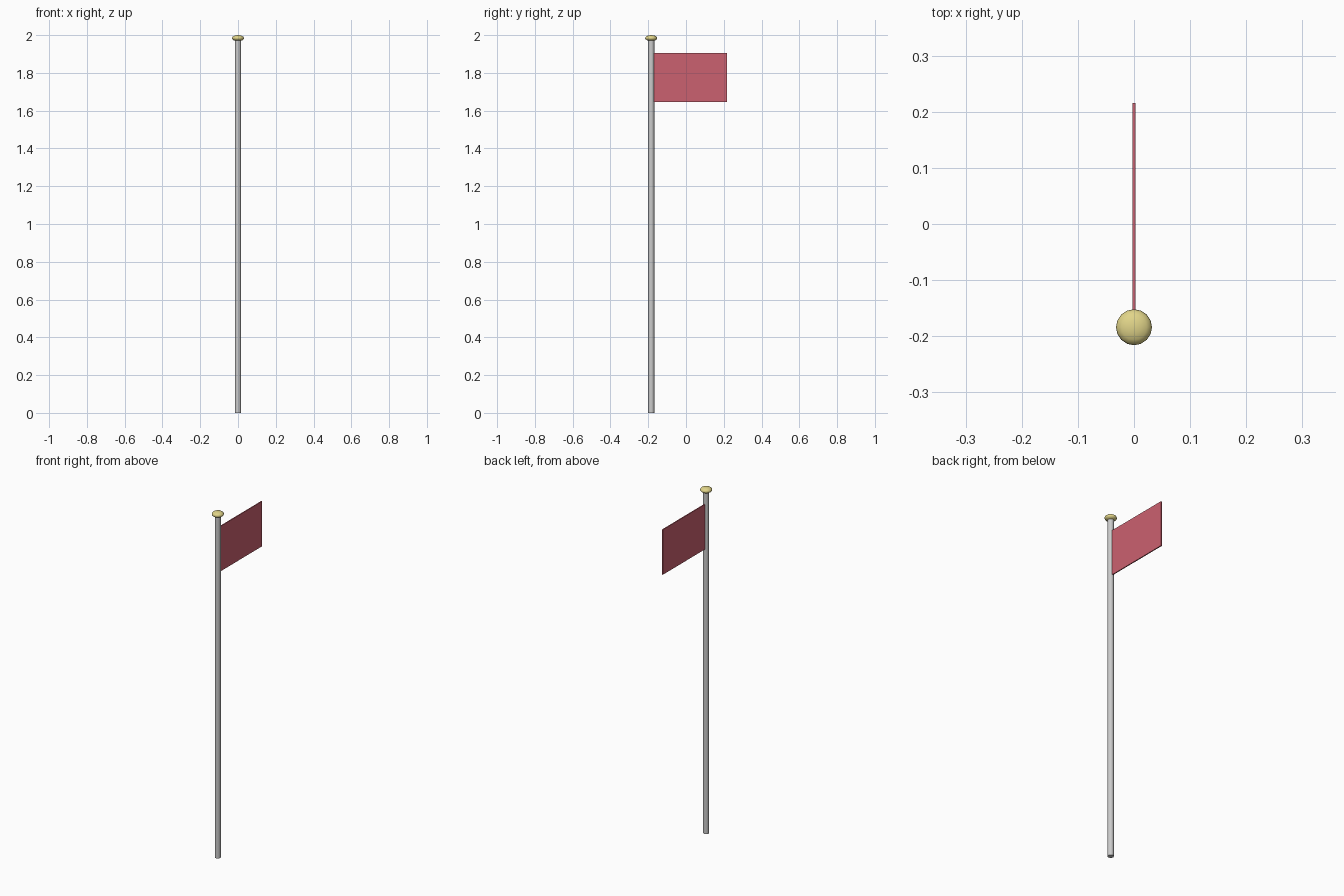
import bpy, math

if "Cube" in bpy.data.objects:
    bpy.data.objects.remove(bpy.data.objects["Cube"])

POLE_Y = -0.184


def colour(obj, name, rgb):
    mat = bpy.data.materials.new(name)
    mat.diffuse_color = (*rgb, 1)
    mat.use_nodes = True
    mat.node_tree.nodes["Principled BSDF"].inputs["Base Color"].default_value = mat.diffuse_color
    obj.data.materials.append(mat)


def smooth(obj, angle):
    bpy.ops.object.shade_smooth_by_angle(angle=math.radians(angle))


# Pole
bpy.ops.mesh.primitive_cylinder_add(vertices=16, radius=0.016, depth=1.975,
                                    location=(0, POLE_Y, 0.9875))
pole = bpy.context.object
pole.name = "pole"
smooth(pole, 40)

# Finial: flattened ball on top of the pole
bpy.ops.mesh.primitive_uv_sphere_add(segments=16, ring_count=8, radius=0.032,
                                     location=(0, POLE_Y, 1.984))
finial = bpy.context.object
finial.name = "finial"
finial.scale.z = 0.5
bpy.ops.object.transform_apply(location=False, rotation=False, scale=True)
smooth(finial, 60)
colour(finial, "brass", (0.75, 0.66, 0.25))

# Flag: thin rectangular panel
y0, y1, z0, z1 = POLE_Y + 0.014, 0.216, 1.645, 1.905
bpy.ops.mesh.primitive_cube_add(size=1, location=(0, (y0 + y1) / 2, (z0 + z1) / 2))
flag = bpy.context.object
flag.name = "flag"
flag.scale = (0.006, y1 - y0, z1 - z0)
bpy.ops.object.transform_apply(location=False, rotation=False, scale=True)
colour(flag, "red_cloth", (0.6, 0.12, 0.16))
